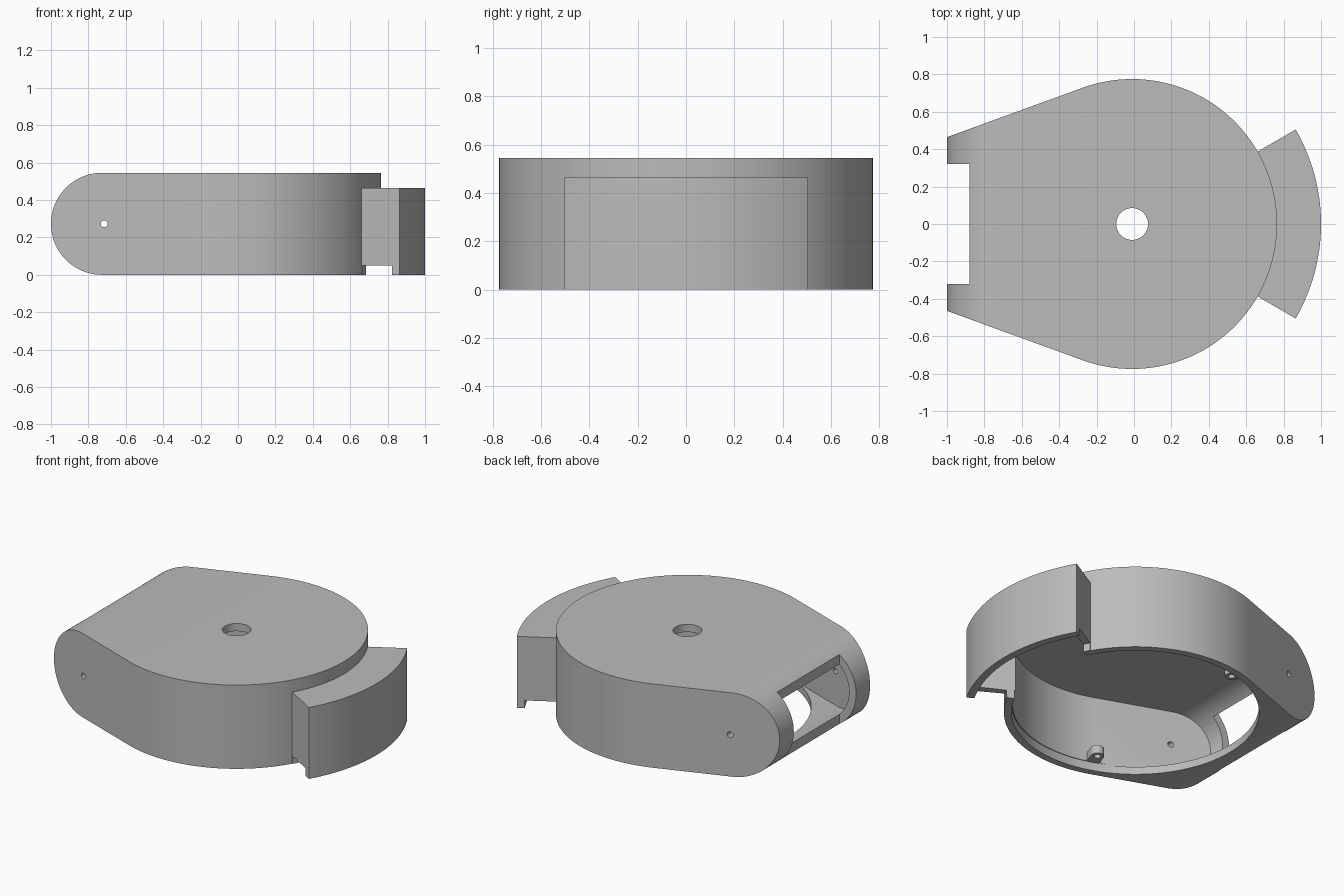
import bpy, bmesh, math
from math import sin, cos, radians

if "Cube" in bpy.data.objects:
    bpy.data.objects.remove(bpy.data.objects["Cube"])

CX = -0.01           # axis of the round body
Z_TOP = 0.545

grey = bpy.data.materials.new("plain grey")
grey.diffuse_color = (0.5, 0.5, 0.5, 1)
grey.use_nodes = True
grey.node_tree.nodes["Principled BSDF"].inputs["Base Color"].default_value = grey.diffuse_color


def prism(name, pts, lo, hi, axis="z"):
    """Extrude a 2D outline along z (outline is x,y) or along y (outline is x,z)."""
    bm = bmesh.new()
    place = (lambda p, h: (p[0], p[1], h)) if axis == "z" else (lambda p, h: (p[0], h, p[1]))
    a = [bm.verts.new(place(p, lo)) for p in pts]
    b = [bm.verts.new(place(p, hi)) for p in pts]
    bm.faces.new(a)
    bm.faces.new(b)
    n = len(pts)
    for i in range(n):
        j = (i + 1) % n
        bm.faces.new((a[i], a[j], b[j], b[i]))
    bmesh.ops.recalc_face_normals(bm, faces=bm.faces)
    me = bpy.data.meshes.new(name)
    bm.to_mesh(me)
    bm.free()
    me.materials.append(grey)
    ob = bpy.data.objects.new(name, me)
    bpy.context.collection.objects.link(ob)
    return ob


def arc(cx, cy, r, a0, a1, n):
    return [(cx + r * cos(radians(a0 + (a1 - a0) * i / n)),
             cy + r * sin(radians(a0 + (a1 - a0) * i / n))) for i in range(n + 1)]


def circle(cx, cy, r, n=96):
    return arc(cx, cy, r, 0, 360, n)[:-1]


def sector(r0, r1, half):
    return arc(CX, 0, r1, -half, half, 32) + arc(CX, 0, r0, half, -half, 32)


def rect(x0, x1, y0, y1):
    return [(x0, y0), (x1, y0), (x1, y1), (x0, y1)]


def combine(target, tool, op):
    """Boolean the tool into the target, then discard the tool."""
    m = target.modifiers.new("bool", "BOOLEAN")
    m.operation, m.solver, m.object = op, "EXACT", tool
    dg = bpy.context.evaluated_depsgraph_get()
    me = bpy.data.meshes.new_from_object(target.evaluated_get(dg))
    target.modifiers.clear()
    target.data = me
    bpy.data.objects.remove(tool)


def hull(name, inset):
    """Teardrop plan crossed with a side profile that has a rounded left end."""
    r = 0.775 - inset
    pts = arc(CX, 0, r, -110, 110, 88)
    tx, ty = pts[-1]
    y_end = ty - (tx + 1.1) * math.tan(radians(20))
    plan = pts + [(-1.1, y_end), (-1.1, -y_end)]
    ob = prism(name, plan, -0.1, 0.7)
    h = Z_TOP / 2
    side = arc(-1 + h, h, h - inset, 90, 270, 48) + [(1.2, inset), (1.2, Z_TOP - inset)]
    combine(ob, prism("side_profile", side, -1, 1, "y"), "INTERSECT")
    return ob


# Outer body plus the curved bay on the right
housing = hull("housing", 0)
combine(housing, prism("bay", sector(0.75, 1.01, 30), 0, 0.465), "UNION")

# Hollow inside, round opening underneath, open bay
combine(housing, hull("cavity", 0.05), "DIFFERENCE")
for tool in (
    prism("bottom_opening", circle(CX, 0, 0.73), -0.1, 0.055),
    prism("bay_hollow", sector(0.65, 0.963, 27), -0.1, 0.415),
    prism("bay_side_step", sector(0.779, 0.963, 33), -0.1, 0.05),
    prism("end_notch", rect(-1.1, -0.88, -0.32, 0.32), -0.1, 0.7),
    prism("top_hole", circle(CX, 0, 0.085, 48), 0.4, 0.7),
    prism("pin_hole", circle(-0.715, 0.272, 0.018, 24), -1, 1, "y"),
):
    combine(housing, tool, "DIFFERENCE")

# Two screw lugs on the inner wall
parts = [housing]
for side, label in ((1, "back"), (-1, "front")):
    a = radians(110 * side)
    d, t = (cos(a), sin(a)), (-sin(a), cos(a))
    outline = []
    for i in range(17):
        b = radians(90 + 180 * i / 16)
        u, v = 0.655 + 0.04 * cos(b), 0.04 * sin(b)
        outline.append((u, v))
    outline += [(0.74, -0.04), (0.74, 0.04)]
    pts = [(CX + u * d[0] + v * t[0], u * d[1] + v * t[1]) for u, v in outline]
    lug = prism(label + "_screw_lug", pts, 0.056, 0.11)
    hole = circle(CX + 0.655 * d[0], 0.655 * d[1], 0.02, 24)
    combine(lug, prism("lug_hole", hole, 0, 0.2), "DIFFERENCE")
    parts.append(lug)

# Smooth the curves, keep the edges crisp
for ob in parts:
    bpy.ops.object.select_all(action="DESELECT")
    ob.select_set(True)
    bpy.context.view_layer.objects.active = ob
    bpy.ops.object.shade_smooth_by_angle(angle=radians(25))
